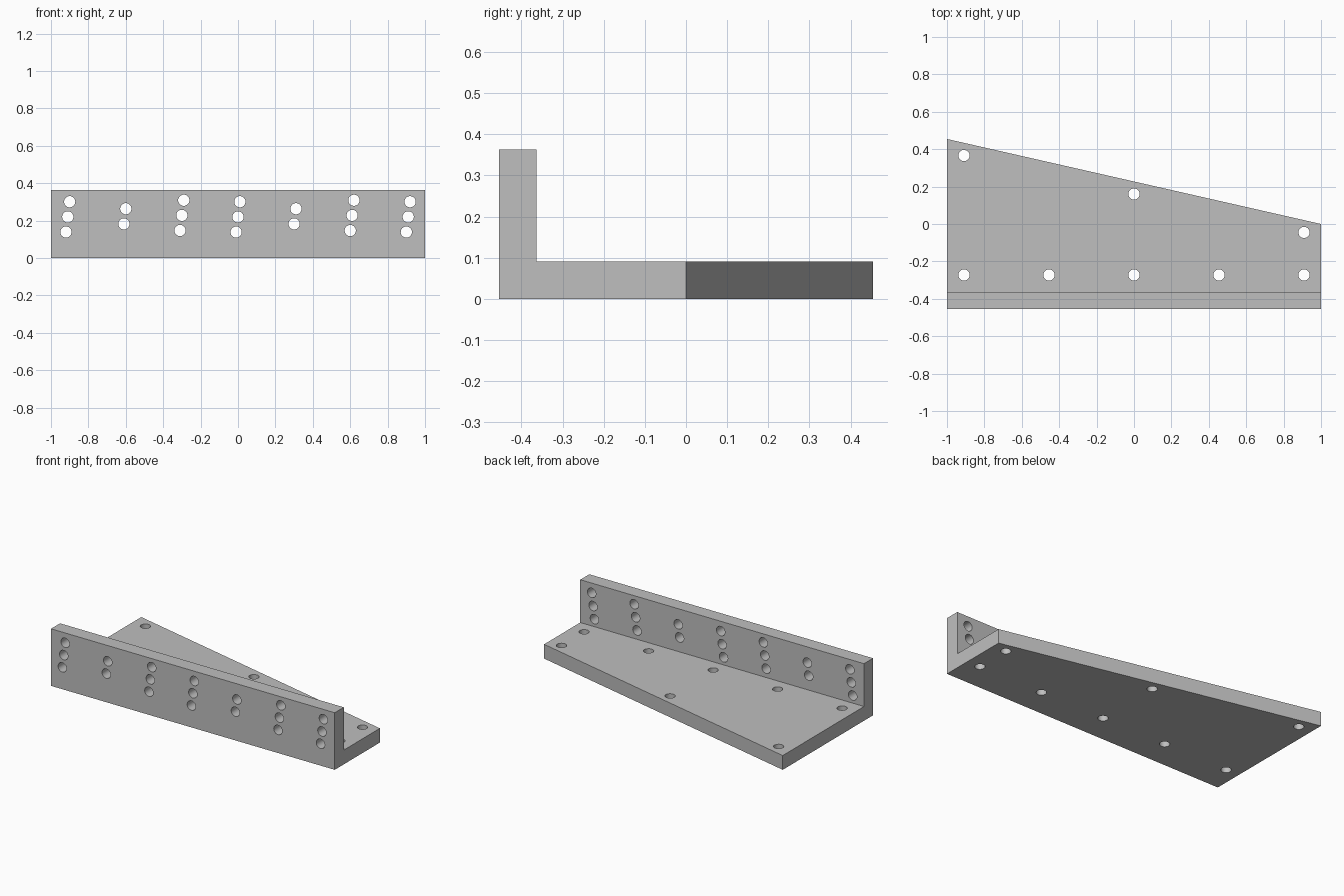
import bpy
import bmesh
from math import radians
from mathutils import Matrix, Vector

if "Cube" in bpy.data.objects:
    bpy.data.objects.remove(bpy.data.objects["Cube"], do_unlink=True)

UNIT = 1 / 11          # plate thickness
FRONT, BACK = -5 * UNIT, 5 * UNIT
HEIGHT = 4 * UNIT
RADIUS = 0.03

grey = bpy.data.materials.new("plain grey")
grey.use_nodes = True
colour = (0.52, 0.52, 0.52, 1)
grey.diffuse_color = colour
grey.node_tree.nodes["Principled BSDF"].inputs["Base Color"].default_value = colour


def make_object(name, bm):
    bmesh.ops.recalc_face_normals(bm, faces=bm.faces)
    mesh = bpy.data.meshes.new(name)
    bm.to_mesh(mesh)
    bm.free()
    mesh.materials.append(grey)
    obj = bpy.data.objects.new(name, mesh)
    bpy.context.collection.objects.link(obj)
    return obj


# Angle bracket: L profile run along x, with the back edge tapering to the left
bm = bmesh.new()
profile = [(FRONT, 0), (BACK, 0), (BACK, UNIT), (FRONT + UNIT, UNIT),
           (FRONT + UNIT, HEIGHT), (FRONT, HEIGHT)]
face = bm.faces.new([bm.verts.new((-1, y, z)) for y, z in profile])
extruded = bmesh.ops.extrude_face_region(bm, geom=[face])["geom"]
for v in extruded:
    if isinstance(v, bmesh.types.BMVert):
        v.co.x = 1
        if v.co.y > BACK - 0.01:
            v.co.y = 0
bracket = make_object("angle_bracket", bm)

# Drill cutters for all the holes
bm = bmesh.new()


def drill(centre, rotation=Matrix()):
    bmesh.ops.create_cone(bm, cap_ends=True, segments=32, radius1=RADIUS,
                          radius2=RADIUS, depth=2 * UNIT,
                          matrix=Matrix.Translation(Vector(centre)) @ rotation)


# Base plate holes: a straight row and three along the slanted edge
for i in range(-2, 3):
    drill((i * 5 * UNIT, -3 * UNIT, UNIT / 2))
for x, y in [(-10 * UNIT, 0.366), (0, 0.16), (10 * UNIT, -0.045)]:
    drill((x, y, UNIT / 2))

# Upright holes: slightly leaning columns of two or three
facing_front = Matrix.Rotation(radians(90), 4, "X")
columns = [(-0.91, 0.22, 3), (-0.605, 0.223, 2), (-0.30, 0.228, 3), (0, 0.22, 3),
           (0.305, 0.223, 2), (0.61, 0.228, 3), (0.91, 0.22, 3)]
for x, z, count in columns:
    for i in range(count):
        step = i - (count - 1) / 2
        drill((x + 0.01 * step, FRONT + UNIT / 2, z + 0.081 * step), facing_front)
cutter = make_object("hole_cutter", bm)
cutter.hide_render = True

# Cut the holes, bake the result and drop the cutter
cut = bracket.modifiers.new("holes", "BOOLEAN")
cut.operation = "DIFFERENCE"
cut.solver = "EXACT"
cut.object = cutter
bpy.context.view_layer.update()
evaluated = bracket.evaluated_get(bpy.context.evaluated_depsgraph_get())
drilled = bpy.data.meshes.new_from_object(evaluated)
bracket.modifiers.clear()
bracket.data = drilled
bpy.data.objects.remove(cutter, do_unlink=True)

# Round hole walls, crisp edges elsewhere
bpy.ops.object.select_all(action="DESELECT")
bracket.select_set(True)
bpy.context.view_layer.objects.active = bracket
bpy.ops.object.shade_smooth_by_angle(angle=radians(30))
# The taper corner is shallow from some sides, so keep all flat faces flat
for poly in bracket.data.polygons:
    if len(poly.vertices) != 4:
        poly.use_smooth = False
